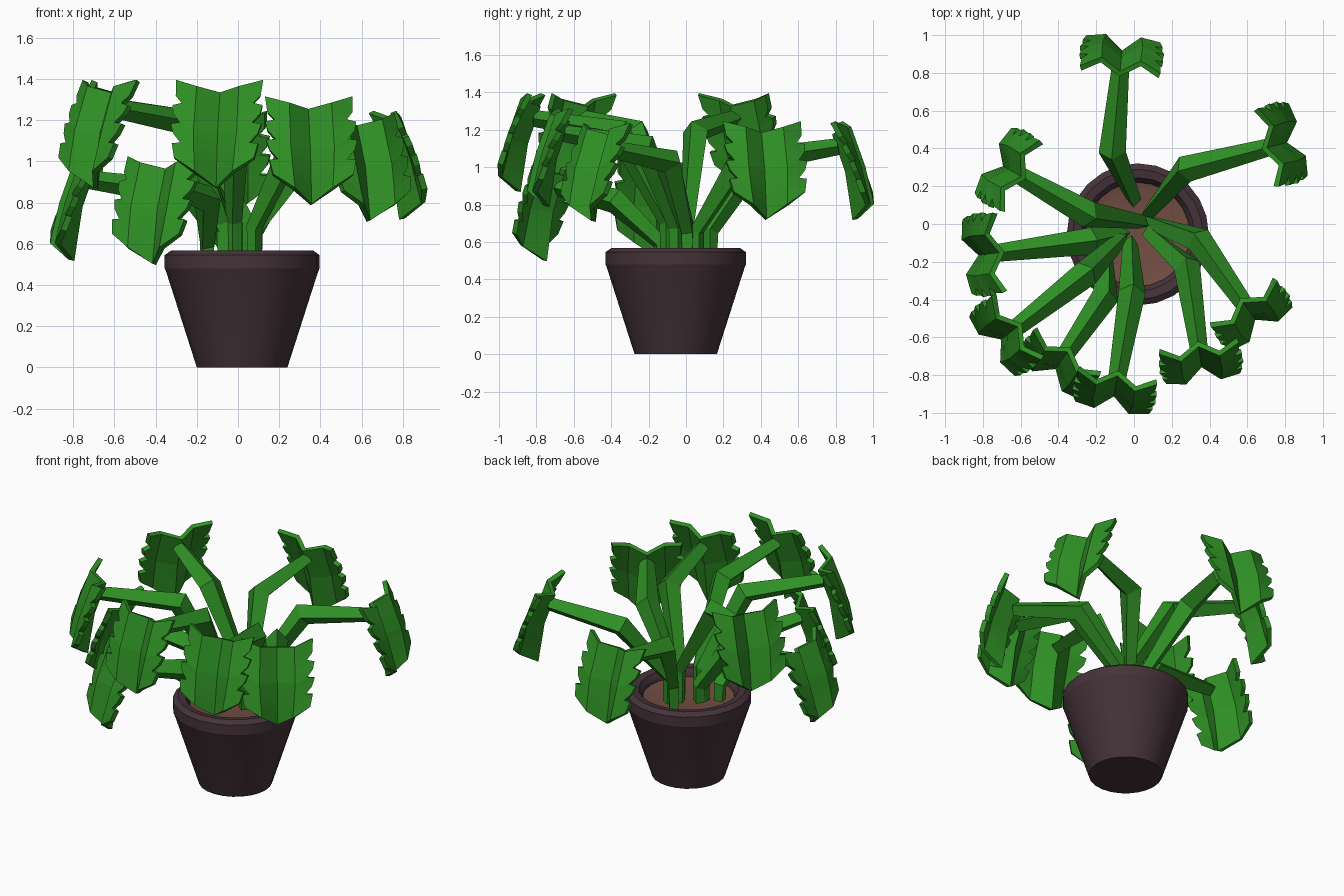
import bpy, bmesh, math
from mathutils import Vector

if "Cube" in bpy.data.objects:
    bpy.data.objects.remove(bpy.data.objects["Cube"])


def material(name, rgb):
    m = bpy.data.materials.new(name)
    m.diffuse_color = (*rgb, 1)
    m.use_nodes = True
    m.node_tree.nodes["Principled BSDF"].inputs["Base Color"].default_value = m.diffuse_color
    return m


POT = material("dark_clay", (0.06, 0.033, 0.041))
SOIL = material("soil_brown", (0.17, 0.075, 0.055))
LEAF = material("leaf_green", (0.028, 0.28, 0.018))


def add_object(name, verts, faces, mat):
    me = bpy.data.meshes.new(name)
    me.from_pydata([tuple(v) for v in verts], [], faces)
    bm = bmesh.new()
    bm.from_mesh(me)
    bmesh.ops.remove_doubles(bm, verts=bm.verts, dist=1e-4)
    bmesh.ops.recalc_face_normals(bm, faces=bm.faces)
    bm.to_mesh(me)
    bm.free()
    me.materials.append(mat)
    ob = bpy.data.objects.new(name, me)
    bpy.context.collection.objects.link(ob)
    return ob


def lathe(name, profile, mat, n=24):
    verts = [(0.02 + r * math.cos(2 * math.pi * k / n),
              -0.055 + r * math.sin(2 * math.pi * k / n), z)
             for r, z in profile for k in range(n)]
    faces = [(i * n + k, i * n + (k + 1) % n, (i + 1) * n + (k + 1) % n, (i + 1) * n + k)
             for i in range(len(profile) - 1) for k in range(n)]
    faces += [tuple(range(n)), tuple(range(len(verts) - n, len(verts)))]
    ob = add_object(name, verts, faces, mat)
    bpy.context.view_layer.objects.active = ob
    ob.select_set(True)
    bpy.ops.object.shade_smooth_by_angle(angle=math.radians(16))
    ob.select_set(False)


# Pot flaring into its rim, and soil disc inside
lathe("pot", [(0.22, 0), (0.369, 0.465), (0.376, 0.48), (0.376, 0.545), (0.345, 0.567),
              (0.30, 0.56), (0.28, 0.53), (0.265, 0.47)], POT)
lathe("soil", [(0.266, 0.46), (0.275, 0.51), (0.235, 0.5)], SOIL)


def stalk(name, base, elbow, end):
    # Diamond-section stem: upright root, leaning shaft, arm to the leaf
    root = Vector((*base, 0.46))
    knee = Vector((*base, 0.5 + 0.3 * (elbow.z - 0.5)))
    pts = [root, knee, elbow, end]
    out = (end - elbow).to_2d().normalized()
    side = Vector((-out.y, out.x, 0))
    verts = []
    for i, (p, w, h) in enumerate(zip(pts, (0.035, 0.04, 0.072, 0.047), (0.035, 0.045, 0.07, 0.045))):
        t = (pts[min(i + 1, 3)] - pts[max(i - 1, 0)]).normalized()
        s = (side - t * side.dot(t)).normalized()
        n = t.cross(s)
        verts += [p + s * w, p + n * h, p - s * w, p - n * h]
    faces = [(4 * i + k, 4 * i + (k + 1) % 4, 4 * i + 4 + (k + 1) % 4, 4 * i + 4 + k)
             for i in range(3) for k in range(4)]
    add_object(name, verts, faces + [(0, 1, 2, 3), (12, 13, 14, 15)], LEAF)


def lerp(a, b, t):
    return [x + (y - x) * t for x, y in zip(a, b)]


def along(curve, t):
    return lerp(curve[0], curve[1], t * 2) if t < 0.5 else lerp(curve[1], curve[2], t * 2 - 1)


def leaf(name, origin, out):
    # Hanging blade in (side, outward, up): centre groove, two ridges, toothed edges
    side = Vector((-out.y, out.x, 0))
    groove = [(0, 0, 0), (0, 0.07, -0.2), (0, 0.11, -0.46)]
    ridge = [(0.105, 0.065, 0.03), (0.11, 0.14, -0.18), (0.1, 0.19, -0.38)]
    edge = [(0.21, 0.01, 0.06), (0.225, 0.1, -0.12), (0.205, 0.17, -0.31)]
    # Tooth rows: (position down the blade, amount cut in from the edge)
    rows = [(0, 0), (0.2, 0.1), (0.26, 0.4), (0.34, 0), (0.44, 0.1), (0.5, 0.42),
            (0.58, 0), (0.69, 0.1), (0.75, 0.42), (0.83, 0), (1, 0.08)]
    verts, faces = [], []
    for sgn in (-1, 1):
        o = len(verts)
        for t, cut in rows:
            g, r, e = along(groove, t), along(ridge, t), along(edge, t)
            e = lerp(e, r, cut)
            for q in (g, r, e):
                verts.append(origin + side * (sgn * q[0]) + out * q[1] + Vector((0, 0, q[2])))
        for i in range(len(rows) - 1):
            for k in range(2):
                a = o + 3 * i + k
                faces.append((a, a + 1, a + 4, a + 3))
    ob = add_object(name, verts, faces, LEAF)
    mod = ob.modifiers.new("thickness", 'SOLIDIFY')
    mod.thickness = 0.03
    mod.offset = 0


# Each frond: base xy, elbow xy, leaf joint xy, height of the leaf joint
fronds = [
    ((0.00, 0.13), (-0.115, 0.38), (-0.075, 0.795), 1.18),
    ((0.08, 0.06), (0.27, 0.29), (0.69, 0.40), 1.18),
    ((0.04, 0.01), (-0.24, 0.05), (-0.585, 0.245), 1.33),
    ((-0.06, -0.05), (-0.22, -0.09), (-0.70, -0.15), 0.98),
    ((-0.07, -0.08), (-0.25, -0.26), (-0.605, -0.535), 1.33),
    ((-0.15, -0.14), (-0.15, -0.38), (-0.345, -0.665), 0.96),
    ((-0.02, -0.10), (-0.01, -0.36), (-0.085, -0.79), 1.33),
    ((0.08, -0.05), (0.28, -0.22), (0.34, -0.635), 1.25),
    ((0.08, 0.01), (0.34, -0.08), (0.57, -0.405), 1.17),
]
for i, (base, elb, end, z) in enumerate(fronds, 1):
    elbow = Vector((*elb, z - 0.14))
    joint = Vector((*end, z))
    out = Vector((end[0] - elb[0], end[1] - elb[1], 0)).normalized()
    stalk(f"stalk_{i}", base, elbow, joint + out * 0.02 - Vector((0, 0, 0.07)))
    leaf(f"leaf_{i}", joint, out)
